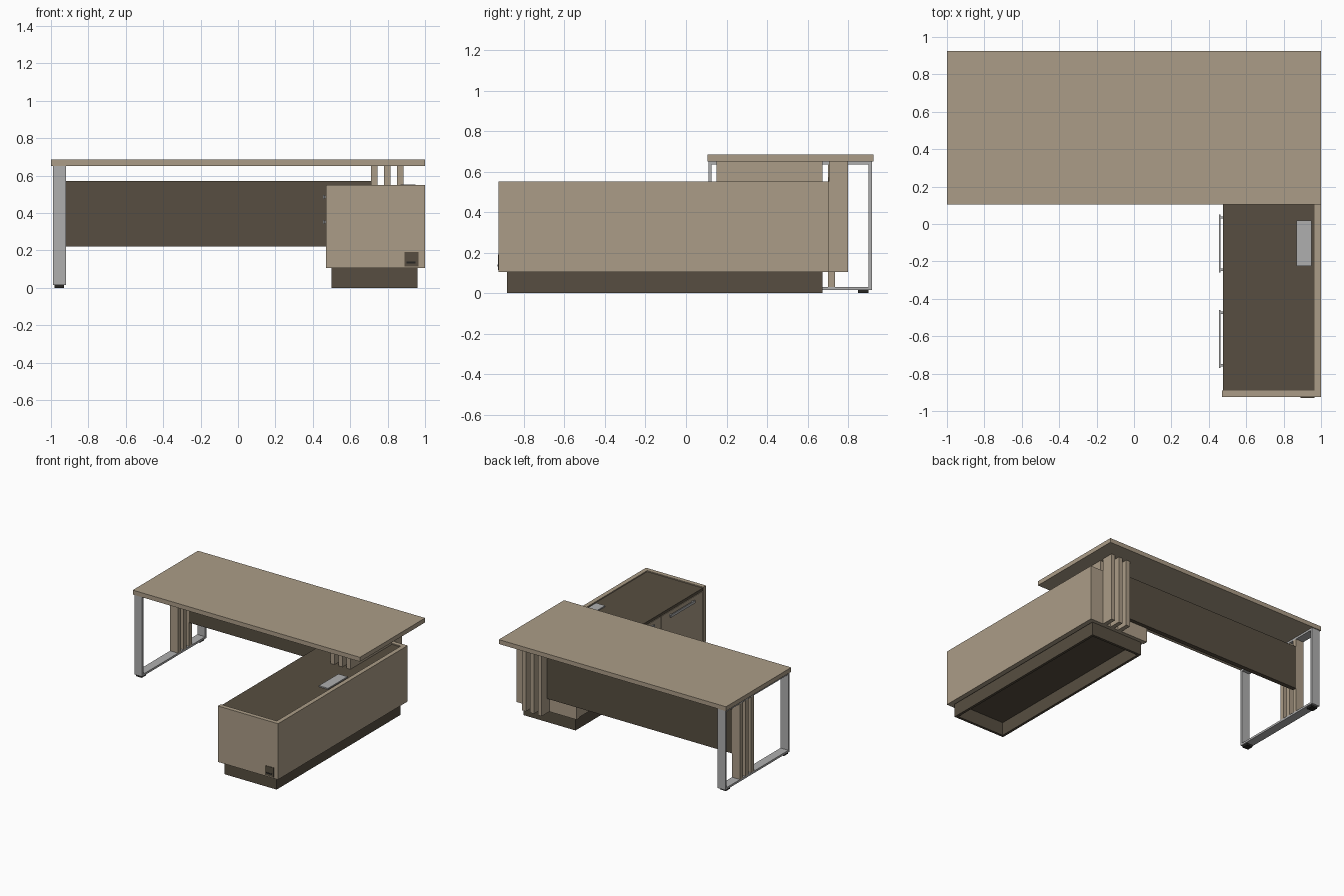
import bpy
import bmesh

cube = bpy.data.objects.get("Cube")
if cube:
    bpy.data.objects.remove(cube, do_unlink=True)


def material(name, rgb):
    m = bpy.data.materials.new(name)
    m.use_nodes = True
    color = (*rgb, 1)
    m.diffuse_color = color
    bsdf = next(n for n in m.node_tree.nodes if n.type == 'BSDF_PRINCIPLED')
    bsdf.inputs["Base Color"].default_value = color
    bsdf.inputs["Roughness"].default_value = 0.6
    return m


tan = material("light_wood", (0.41, 0.335, 0.242))
dark = material("dark_wood", (0.095, 0.076, 0.052))
grey = material("brushed_metal", (0.43, 0.43, 0.43))
black = material("black_plastic", (0.02, 0.019, 0.017))


def box(name, x, y, z, mat):
    """Box spanning the given (low, high) ranges."""
    bm = bmesh.new()
    bmesh.ops.create_cube(bm, size=1)
    for v in bm.verts:
        v.co = [r[0] if c < 0 else r[1] for c, r in zip(v.co, (x, y, z))]
    mesh = bpy.data.meshes.new(name)
    bm.to_mesh(mesh)
    bm.free()
    mesh.materials.append(mat)
    obj = bpy.data.objects.new(name, mesh)
    bpy.context.collection.objects.link(obj)
    return obj


# Desk top and modesty panel
box("desk_top", (-1, 1), (0.105, 0.925), (0.65, 0.685), tan)
box("modesty_panel", (-0.92, 0.71), (0.70, 0.735), (0.22, 0.57), dark)

# Metal loop leg at the right end
leg_x, low, high, t = (-0.99, -0.92), 0.11, 0.918, 0.016
box("leg_front_post", leg_x, (low, low + t), (0.015, 0.65), grey)
box("leg_back_post", leg_x, (high - t, high), (0.015, 0.65), grey)
box("leg_top_rail", leg_x, (low + t, high - t), (0.65 - t, 0.65), grey)
box("leg_bottom_rail", leg_x, (low + t, high - t), (0.015, 0.015 + t), grey)
for side, y in (("front", 0.145), ("back", 0.875)):
    box(f"leg_{side}_foot", (-0.982, -0.93), (y - 0.026, y + 0.026), (0, 0.015), black)

# Slats beside the loop leg
for i in range(3):
    y = 0.70 - 0.07 * i
    box(f"leg_slat_{i + 1}", leg_x, (y, y + 0.035), (0.031, 0.634), tan)

# Slats behind and on top of the cabinet
for i in range(3):
    x = (0.71 + 0.07 * i, 0.745 + 0.07 * i)
    box(f"cabinet_back_slat_{i + 1}", x, (0.705, 0.80), (0.105, 0.65), tan)
    box(f"cabinet_top_slat_{i + 1}", x, (0.15, 0.675), (0.54, 0.65), tan)

# Cabinet carcass with outer panels
box("cabinet_body", (0.49, 0.965), (-0.89, 0.67), (0.105, 0.52), dark)
box("cabinet_top", (0.475, 0.965), (-0.89, 0.67), (0.52, 0.542), dark)
box("cabinet_front_panel", (0.47, 1), (-0.925, -0.89), (0.105, 0.55), tan)
box("cabinet_side_panel", (0.965, 1), (-0.89, 0.705), (0.105, 0.55), tan)
box("cabinet_back_panel", (0.47, 0.965), (0.67, 0.705), (0.105, 0.55), tan)

# Doors at both ends, drawers in the middle
door_x = (0.475, 0.49)
box("front_door", door_x, (-0.887, -0.371), (0.108, 0.516), tan)
box("back_door", door_x, (0.153, 0.667), (0.108, 0.516), tan)
for i in range(3):
    z = 0.108 + 0.137 * i
    box(f"drawer_{i + 1}", door_x, (-0.367, 0.149), (z, z + 0.134), tan)

# Handles
for name, y, z in (("door_handle", -0.615, 0.485), ("upper_drawer_handle", -0.105, 0.485),
                   ("lower_drawer_handle", -0.105, 0.352)):
    box(name, (0.455, 0.463), (y - 0.155, y + 0.155), (z - 0.01, z + 0.01), grey)
    for i, end in enumerate((-0.14, 0.14)):
        box(f"{name}_mount_{i + 1}", (0.463, 0.475), (y + end - 0.006, y + end + 0.006),
            (z - 0.006, z + 0.006), grey)

# Hollow plinth
base_z = (0, 0.105)
w = 0.02
box("plinth_front", (0.50, 0.96), (-0.885, -0.885 + w), base_z, dark)
box("plinth_back", (0.50, 0.96), (0.675 - w, 0.675), base_z, dark)
for side, x in (("right", 0.50), ("left", 0.96 - w)):
    box(f"plinth_{side}", (x, x + w), (-0.885 + w, 0.675 - w), base_z, dark)

# Cable flap on the top and socket plate on the front
box("cable_flap", (0.87, 0.95), (-0.225, 0.02), (0.542, 0.551), grey)
box("socket_plate", (0.89, 0.965), (-0.929, -0.925), (0.115, 0.19), dark)
box("socket_slot", (0.90, 0.95), (-0.931, -0.929), (0.13, 0.14), black)
